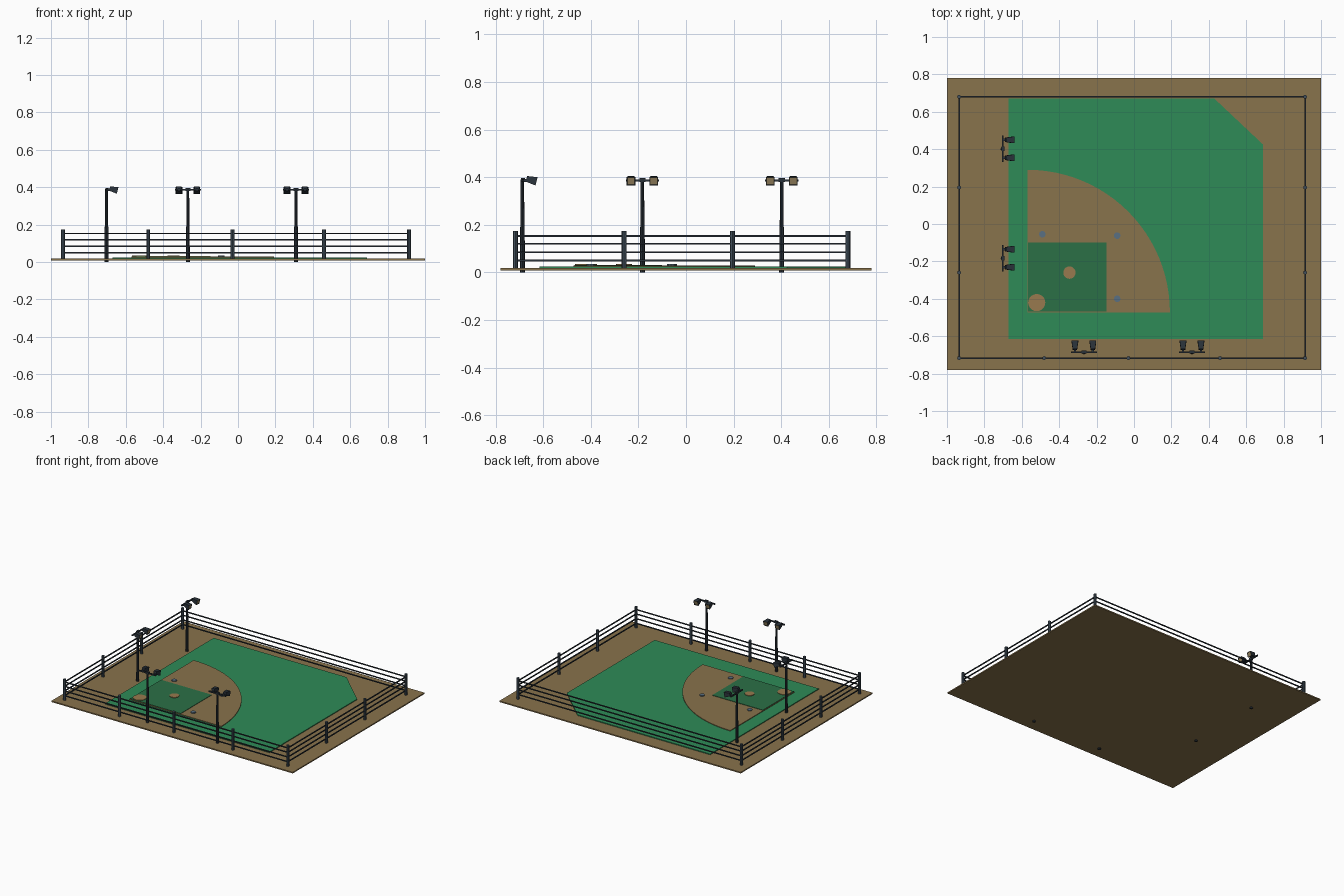
import bpy, bmesh, math
from mathutils import Matrix, Vector

if "Cube" in bpy.data.objects:
    bpy.data.objects.remove(bpy.data.objects["Cube"])


def material(name, r, g, b):
    lin = lambda c: ((c / 255 + 0.055) / 1.055) ** 2.4 if c > 10 else c / 255 / 12.92
    m = bpy.data.materials.new(name)
    m.diffuse_color = (lin(r), lin(g), lin(b), 1)
    m.use_nodes = True
    m.node_tree.nodes["Principled BSDF"].inputs["Base Color"].default_value = m.diffuse_color
    return m


DIRT = material("dirt", 137, 115, 76)
CLAY = material("clay", 152, 122, 78)
GRASS = material("grass", 46, 139, 87)
INFIELD = material("infield_grass", 43, 112, 70)
BASE = material("base_blue_grey", 90, 112, 130)
STEEL = material("steel", 66, 80, 92)
RAIL = material("dark_rail", 42, 50, 58)
LENS = material("lamp_lens", 150, 132, 95)


def make(name, bm, *mats):
    bmesh.ops.recalc_face_normals(bm, faces=bm.faces)
    me = bpy.data.meshes.new(name)
    bm.to_mesh(me)
    bm.free()
    for m in mats:
        me.materials.append(m)
    ob = bpy.data.objects.new(name, me)
    bpy.context.collection.objects.link(ob)
    return ob


def slab(name, pts, z0, z1, mat):
    """Flat plate extruded from an outline."""
    bm = bmesh.new()
    f = bm.faces.new([bm.verts.new((x, y, z0)) for x, y in pts])
    ext = bmesh.ops.extrude_face_region(bm, geom=[f])["geom"]
    verts = [v for v in ext if isinstance(v, bmesh.types.BMVert)]
    bmesh.ops.translate(bm, verts=verts, vec=(0, 0, z1 - z0))
    return make(name, bm, mat)


def arc(cx, cy, r, a0, a1, n):
    return [(cx + r * math.cos(math.radians(a0 + (a1 - a0) * i / n)),
             cy + r * math.sin(math.radians(a0 + (a1 - a0) * i / n))) for i in range(n + 1)]


def disc(name, x, y, r, z0, z1, mat, n=20):
    return slab(name, arc(x, y, r, 0, 360, n)[:-1], z0, z1, mat)


def rect(x0, y0, x1, y1):
    return [(x0, y0), (x1, y0), (x1, y1), (x0, y1)]


def box(bm, c, size, mi=0):
    g = bmesh.ops.create_cube(bm, size=1, matrix=Matrix.Translation(c) @ Matrix.Diagonal((*size, 1)))
    for f in {f for v in g["verts"] for f in v.link_faces}:
        f.material_index = mi


def tube(bm, x, y, z0, z1, r0, r1, n=8):
    bmesh.ops.create_cone(bm, cap_ends=True, segments=n, radius1=r0, radius2=r1, depth=z1 - z0,
                          matrix=Matrix.Translation((x, y, (z0 + z1) / 2)))


# Field layers
slab("ground", rect(-1, -0.78, 1, 0.78), 0.009, 0.018, DIRT)
slab("outfield_grass", [(-0.67, -0.615), (0.69, -0.615), (0.69, 0.425), (0.43, 0.67), (-0.67, 0.67)],
     0.016, 0.024, GRASS)
slab("dirt_infield", [(-0.57, -0.472)] + arc(-0.57, -0.472, 0.762, 0, 90, 24), 0.022, 0.029, DIRT)
slab("infield_square", rect(-0.567, -0.468, -0.148, -0.10), 0.027, 0.032, INFIELD)
disc("home_circle", -0.52, -0.42, 0.046, 0.03, 0.035, CLAY)
disc("pitching_mound", -0.345, -0.26, 0.033, 0.03, 0.036, CLAY)
for i, (x, y) in enumerate([(-0.49, -0.055), (-0.09, -0.062), (-0.09, -0.40)]):
    disc(f"base_{i + 1}", x, y, 0.018, 0.027, 0.035, BASE, 10)

# Fence posts: corners, front and both sides (the back has none between corners)
X0, X1, Y0, Y1 = -0.935, 0.915, -0.717, 0.68
posts = [(x, Y0) for x in (X0, -0.48, -0.03, 0.46, X1)]
posts += [(x, y) for x in (X0, X1) for y in (-0.26, 0.195, Y1)]
bm = bmesh.new()
for x, y in posts:
    tube(bm, x, y, 0.012, 0.175, 0.0105, 0.0105)
make("fence_posts", bm, STEEL)

# Fence rails
bm = bmesh.new()
T = 0.007
for z in (0.05, 0.085, 0.12, 0.153):
    for y in (Y0, Y1):
        box(bm, ((X0 + X1) / 2, y, z), (X1 - X0, T, T))
    for x in (X0, X1):
        box(bm, (x, (Y0 + Y1) / 2, z), (T, Y1 - Y0, T))
make("fence_rails", bm, RAIL)


def light_tower(name, x, y, turn):
    """Tower whose lamps face local +y."""
    bm = bmesh.new()
    tube(bm, 0, 0, 0, 0.19, 0.0105, 0.0095)
    tube(bm, 0, 0, 0.19, 0.39, 0.0085, 0.007)
    box(bm, (0, 0.002, 0.386), (0.14, 0.009, 0.009))
    box(bm, (0, 0.002, 0.388), (0.026, 0.016, 0.016))
    for s in (-1, 1):
        cx = s * 0.048
        box(bm, (cx, 0.012, 0.386), (0.012, 0.026, 0.012))
        # lamp housing: narrow back, wide front, tilted down
        g = bmesh.ops.create_cube(bm, size=1)["verts"]
        for v in g:
            k = 0.036 if v.co.y > 0 else 0.024
            v.co = Vector((v.co.x * k, v.co.y * 0.044, v.co.z * k))
        faces = {f for v in g for f in v.link_faces}
        front = max(faces, key=lambda f: f.calc_center_median().y)
        ins = bmesh.ops.inset_individual(bm, faces=[front], thickness=0.004, depth=-0.002)
        front.material_index = 1
        allv = set(g) | {v for f in ins["faces"] for v in f.verts} | set(front.verts)
        bmesh.ops.transform(bm, verts=list(allv), matrix=Matrix.Translation((cx, 0.038, 0.388))
                            @ Matrix.Rotation(math.radians(-14), 4, 'X'))
    ob = make(name, bm, RAIL, LENS)
    ob.location = (x, y, 0)
    ob.rotation_euler.z = math.radians(turn)


# Light towers along the front and left
light_tower("light_tower_front_left", -0.268, -0.687, 0)
light_tower("light_tower_front_right", 0.31, -0.687, 0)
light_tower("light_tower_left_near", -0.703, -0.183, -90)
light_tower("light_tower_left_far", -0.703, 0.402, -90)
